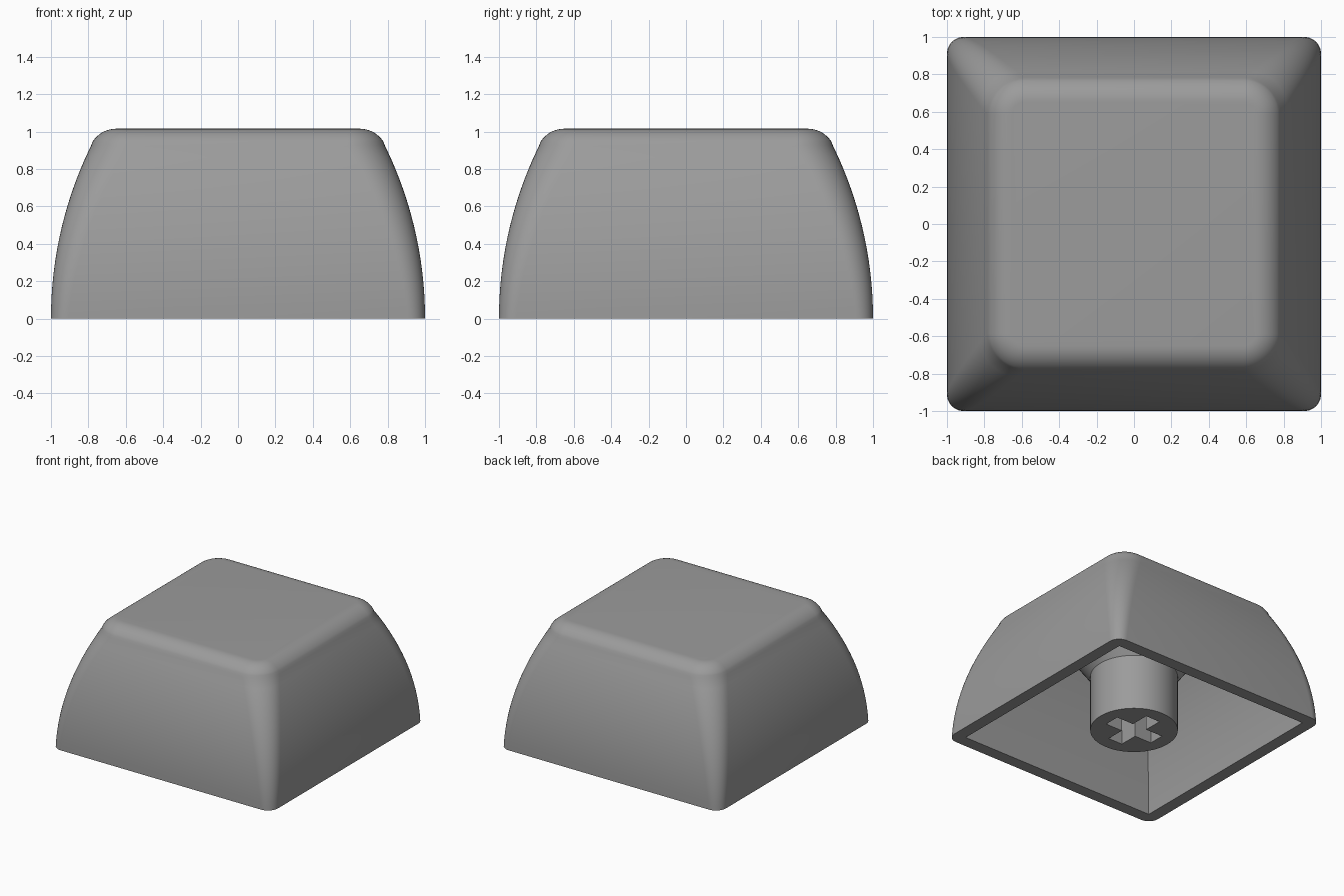
import bpy, bmesh, math

if "Cube" in bpy.data.objects:
    bpy.data.objects.remove(bpy.data.objects["Cube"])

plastic = bpy.data.materials.new("grey plastic")
plastic.diffuse_color = (0.33, 0.33, 0.33, 1)
plastic.use_nodes = True
plastic.node_tree.nodes["Principled BSDF"].inputs["Base Color"].default_value = plastic.diffuse_color


def rounded_square(half, radius, z, segs):
    """Ring of points around a square; segs = 0 gives sharp corners."""
    if segs == 0:
        return [(sx * half, sy * half, z) for sx, sy in ((1, 1), (-1, 1), (-1, -1), (1, -1))]
    c, ring = half - radius, []
    for q, (sx, sy) in enumerate(((1, 1), (-1, 1), (-1, -1), (1, -1))):
        for i in range(segs + 1):
            a = math.pi / 2 * (q + i / segs)
            ring.append((sx * c + radius * math.cos(a), sy * c + radius * math.sin(a), z))
    return ring


def circle(radius, z, n=64):
    return [(radius * math.cos(2 * math.pi * i / n), radius * math.sin(2 * math.pi * i / n), z)
            for i in range(n)]


def loft(name, rings):
    """Closed solid through rings of equal point count, bottom to top."""
    bm = bmesh.new()
    loops = [[bm.verts.new(p) for p in ring] for ring in rings]
    n = len(loops[0])
    for a, b in zip(loops, loops[1:]):
        for i in range(n):
            j = (i + 1) % n
            bm.faces.new((a[i], a[j], b[j], b[i]))
    bm.faces.new(loops[0][::-1])
    bm.faces.new(loops[-1])
    bmesh.ops.recalc_face_normals(bm, faces=bm.faces)
    mesh = bpy.data.meshes.new(name)
    bm.to_mesh(mesh)
    bm.free()
    obj = bpy.data.objects.new(name, mesh)
    bpy.context.collection.objects.link(obj)
    mesh.materials.append(plastic)
    return obj


def activate(obj):
    bpy.ops.object.select_all(action='DESELECT')
    obj.select_set(True)
    bpy.context.view_layer.objects.active = obj


def cut(obj, cutter):
    activate(obj)
    mod = obj.modifiers.new("cut", 'BOOLEAN')
    mod.operation, mod.solver, mod.object = 'DIFFERENCE', 'EXACT', cutter
    bpy.ops.object.modifier_apply(modifier=mod.name)
    bpy.data.objects.remove(cutter)


def smooth(obj):
    activate(obj)
    bpy.ops.object.shade_smooth_by_angle(angle=math.radians(30))


HEIGHT, BOW = 1.015, 2.1


def side(z):
    """Half width of the bowed side wall at a height."""
    return 1 - (BOW - math.sqrt(BOW * BOW - z * z))


# Outer body: bowed walls, then a rolled edge into the flat top
rings = []
fillet, start = 0.15, math.asin(0.924 / BOW)
for i in range(16):
    z = 0.924 * i / 15
    rings.append(rounded_square(side(z), 0.09 + 0.11 * i / 15, z, 10))
edge_x = side(0.924) - fillet * math.cos(start)
edge_z = HEIGHT - fillet
for i in range(1, 11):
    a = start + (math.pi / 2 - start) * i / 10
    half = edge_x + fillet * math.cos(a)
    rings.append(rounded_square(half, 0.2 - (side(0.924) - half), edge_z + fillet * math.sin(a), 10))
keycap_shell = loft("keycap_shell", rings)

# Hollow underside with sharp inner corners
levels = [-0.1] + [0.88 * i / 12 for i in range(13)]
cavity = loft("cavity_cutter", [rounded_square(side(max(z, 0)) - 0.1, 0, z, 0) for z in levels])
cut(keycap_shell, cavity)
smooth(keycap_shell)

# Central stem, flaring out to meet the ceiling
stem = loft("stem", [circle(0.33, 0), circle(0.33, 0.46), circle(0.64, 0.89)])

# Cross-shaped socket in the stem
L, W = 0.22, 0.065
cross = [(L, -W), (L, W), (W, W), (W, L), (-W, L), (-W, W),
         (-L, W), (-L, -W), (-W, -W), (-W, -L), (W, -L), (W, -W)]
socket = loft("socket_cutter", [[(x, y, z) for x, y in cross] for z in (-0.1, 0.46)])
cut(stem, socket)
smooth(stem)
